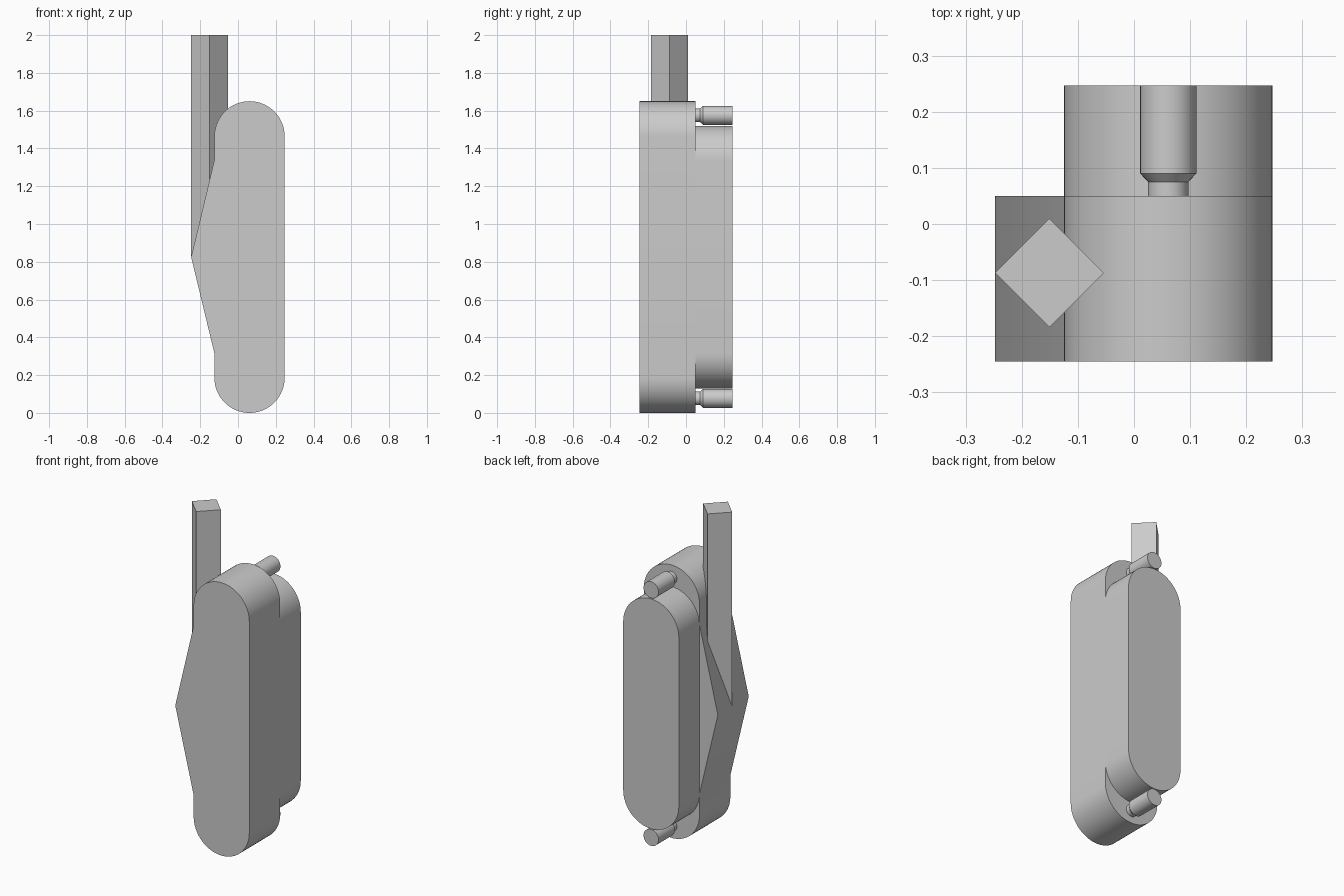
import bpy, bmesh, math

if "Cube" in bpy.data.objects:
    bpy.data.objects.remove(bpy.data.objects["Cube"])

grey = bpy.data.materials.new("plain_grey")
grey.diffuse_color = (0.6, 0.6, 0.6, 1)
grey.use_nodes = True
grey.node_tree.nodes["Principled BSDF"].inputs["Base Color"].default_value = grey.diffuse_color

CX, R = 0.061, 0.186  # shared centre line and end radius of the bodies


def finish(name, bm, smooth=True):
    bmesh.ops.recalc_face_normals(bm, faces=bm.faces)
    me = bpy.data.meshes.new(name)
    bm.to_mesh(me)
    bm.free()
    ob = bpy.data.objects.new(name, me)
    bpy.context.collection.objects.link(ob)
    me.materials.append(grey)
    if smooth:
        bpy.ops.object.select_all(action='DESELECT')
        ob.select_set(True)
        bpy.context.view_layer.objects.active = ob
        bpy.ops.object.shade_smooth_by_angle(angle=math.radians(30))
    return ob


def extrude(name, points, depth, smooth=True):
    """Extrude a closed 3D outline along a vector."""
    bm = bmesh.new()
    face = bm.faces.new([bm.verts.new(p) for p in points])
    new = bmesh.ops.extrude_face_region(bm, geom=[face])["geom"]
    bmesh.ops.translate(bm, vec=depth, verts=[v for v in new if isinstance(v, bmesh.types.BMVert)])
    return finish(name, bm, smooth)


def capsule(z0, z1, y, side=(), n=32):
    """Upright rounded outline; side holds extra points down the left edge."""
    top = [(CX + R * math.cos(math.pi * i / n), y, z1 - R + R * math.sin(math.pi * i / n))
           for i in range(n + 1)]
    low = [(CX - R * math.cos(math.pi * i / n), y, z0 + R - R * math.sin(math.pi * i / n))
           for i in range(n + 1)]
    return top + [(x, y, z) for x, z in side] + low


def pin(name, z, n=32):
    """Turned pin with a narrow neck and a chamfered head."""
    bm = bmesh.new()
    rings = []
    for y, r in ((0.04, 0.036), (0.075, 0.036), (0.09, 0.05), (0.247, 0.05)):
        rings.append([bm.verts.new((CX + r * math.cos(2 * math.pi * i / n), y,
                                    z + r * math.sin(2 * math.pi * i / n))) for i in range(n)])
    for a, b in zip(rings, rings[1:]):
        for i in range(n):
            j = (i + 1) % n
            bm.faces.new((a[i], a[j], b[j], b[i]))
    bm.faces.new(rings[0])
    bm.faces.new(rings[-1])
    finish(name, bm)


# Front body with pointed left side
extrude("front_body",
        capsule(0, 1.65, -0.245, [(CX - R, 1.34), (-0.248, 0.825), (CX - R, 0.315)]),
        (0, 0.295, 0))

# Shorter rear body
extrude("rear_body", capsule(0.13, 1.52, 0.05), (0, 0.197, 0))

# Upper and lower pins
pin("upper_pin", 1.575)
pin("lower_pin", 0.077)

# Square bar turned on its corner
bx, by, h = -0.151, -0.087, 0.097
extrude("upright_bar", [(bx - h, by, 0.83), (bx, by - h, 0.83), (bx + h, by, 0.83), (bx, by + h, 0.83)],
        (0, 0, 1.17), smooth=False)
